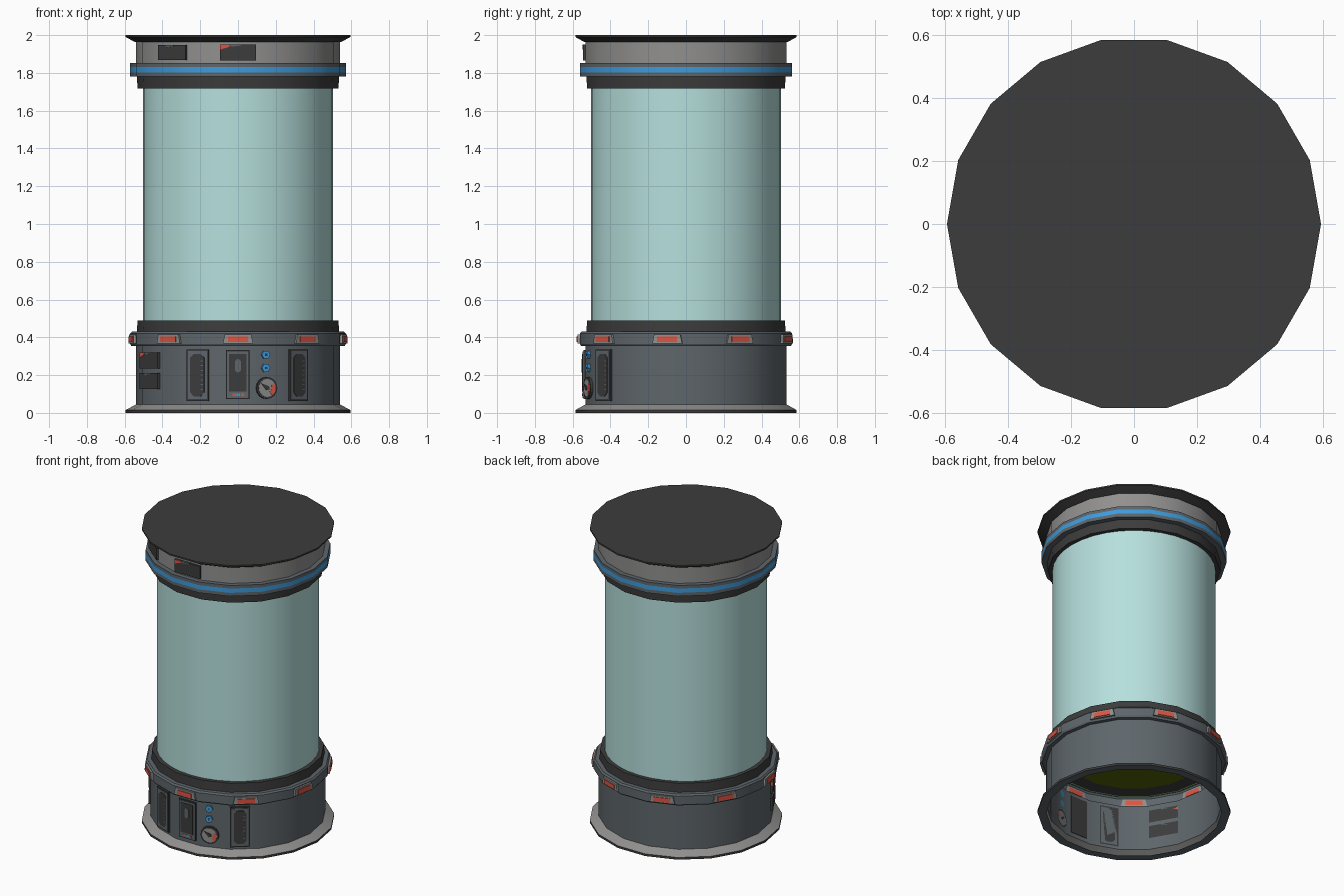
import bpy, bmesh, math
from mathutils import Vector

if "Cube" in bpy.data.objects:
    bpy.data.objects.remove(bpy.data.objects["Cube"])


def srgb(r, g, b):
    return tuple(((c / 255 + 0.055) / 1.055) ** 2.4 for c in (r, g, b)) + (1,)


COLOURS = {
    "charcoal": (60, 60, 60),
    "slate_grey": (94, 102, 107),
    "light_grey": (145, 144, 143),
    "pale_teal_glass": (182, 224, 221),
    "blue": (62, 155, 220),
    "red": (222, 84, 66),
    "olive": (84, 98, 8),
    "pale_green": (150, 222, 150),
}
MATS = {}
for key, rgb in COLOURS.items():
    MATS[key] = bpy.data.materials.new(key)
    MATS[key].diffuse_color = srgb(*rgb)
DARK, SLATE, LIGHT, GLASS, BLUE, RED, OLIVE, GREEN = COLOURS


def make_object(name, bm, mats):
    mesh = bpy.data.meshes.new(name)
    bm.to_mesh(mesh)
    bm.free()
    for m in mats:
        mesh.materials.append(MATS[m])
    obj = bpy.data.objects.new(name, mesh)
    bpy.context.collection.objects.link(obj)
    return obj


def lathe(name, profile, sides=18):
    """Spin (radius, z, colour of the band that starts here) around z."""
    bm = bmesh.new()
    mats = list(dict.fromkeys(p[2] for p in profile))
    rings = [[bm.verts.new((r * math.cos(math.tau * j / sides),
                            r * math.sin(math.tau * j / sides), z))
              for j in range(sides)] for r, z, _ in profile]
    for i in range(len(rings) - 1):
        for j in range(sides):
            k = (j + 1) % sides
            f = bm.faces.new((rings[i][j], rings[i][k], rings[i + 1][k], rings[i + 1][j]))
            f.material_index = mats.index(profile[i][2])
    bmesh.ops.remove_doubles(bm, verts=bm.verts, dist=1e-5)
    obj = make_object(name, bm, mats)
    bpy.ops.object.select_all(action='DESELECT')
    obj.select_set(True)
    bpy.context.view_layer.objects.active = obj
    bpy.ops.object.shade_smooth_by_angle(angle=math.radians(25))
    return obj


WALL = 0.54 * math.cos(math.radians(10))    # flat-to-centre distance of the body
RING = 0.57 * math.cos(math.radians(10))    # same for the wide rings


def plate(name, angle, u, z, pts, out, colour, back=0.0, base=WALL):
    """Prism with outline pts (sideways, up) standing on the facet at angle."""
    a = math.radians(angle)
    n = Vector((math.cos(a), math.sin(a), 0))
    t = Vector((-math.sin(a), math.cos(a), 0))
    bm = bmesh.new()
    loops = [[bm.verts.new(n * (base + d) + t * (u + x) + Vector((0, 0, z + y)))
              for x, y in pts] for d in (-back, out)]
    bm.faces.new(loops[0])
    bm.faces.new(loops[1])
    for i in range(len(pts)):
        k = (i + 1) % len(pts)
        bm.faces.new((loops[0][i], loops[0][k], loops[1][k], loops[1][i]))
    bmesh.ops.recalc_face_normals(bm, faces=bm.faces)
    return make_object(name, bm, [colour])


def rect(w, h, cut=0.0):
    x, y, c = w / 2, h / 2, cut
    if not c:
        return [(-x, -y), (x, -y), (x, y), (-x, y)]
    return [(-x + c, -y), (x - c, -y), (x, -y + c), (x, y - c),
            (x - c, y), (-x + c, y), (-x, y - c), (-x, -y + c)]


def arc(r, start, end, count):
    return [(r * math.cos(math.radians(start + (end - start) * i / count)),
             r * math.sin(math.radians(start + (end - start) * i / count)))
            for i in range(count + 1)]


# hollow base: foot flange, wall and wide ring
lathe("base_housing", [(0.54, 0, SLATE), (0.595, 0, DARK), (0.595, 0.015, LIGHT),
                       (0.54, 0.045, SLATE), (0.54, 0.355, SLATE), (0.565, 0.355, SLATE),
                       (0.571, 0.365, SLATE), (0.571, 0.42, SLATE), (0.562, 0.43, SLATE),
                       (0.53, 0.43, SLATE)])
lathe("tank_floor", [(0, 0.425, OLIVE), (0.445, 0.425, DARK), (0.54, 0.425, GREEN),
                     (0.552, 0.425, GREEN)])
lathe("lower_collar", [(0.535, 0.43, DARK), (0.532, 0.49, DARK), (0.49, 0.49, DARK)])

# glass cylinder
lathe("glass_tube", [(0.502, 0.47, GLASS), (0.502, 1.74, GLASS)], 36)

# head: collar, ring with blue band, neck and flared lid
lathe("upper_collar", [(0.49, 1.718, DARK), (0.532, 1.718, DARK), (0.535, 1.78, DARK)])
lathe("upper_ring", [(0.53, 1.78, SLATE), (0.571, 1.78, SLATE), (0.571, 1.803, BLUE),
                     (0.571, 1.832, SLATE), (0.571, 1.853, SLATE), (0.53, 1.853, SLATE)])
lathe("upper_neck", [(0.54, 1.85, LIGHT), (0.54, 1.965, LIGHT)])
lathe("lid", [(0.53, 1.963, DARK), (0.545, 1.963, DARK), (0.595, 1.99, DARK),
              (0.595, 2.0, DARK), (0, 2.0, DARK)])

# nine lamps around the lower ring
for i in range(9):
    ang = -90 + 40 * i
    plate(f"lamp_bracket_{i}", ang, 0, 0.392,
          [(-0.08, -0.024), (0.08, -0.024), (0.07, 0.024), (-0.07, 0.024)],
          0.013, LIGHT, 0.004, RING)
    plate(f"lamp_{i}", ang, 0, 0.39, rect(0.106, 0.03), 0.018, RED, 0.006, RING)

# two vent panels
for side, ang, u in (("left", -110, -0.03), ("right", -50, -0.035)):
    plate(f"{side}_vent_edge", ang, u, 0.2, rect(0.122, 0.272), 0.012, DARK)
    plate(f"{side}_vent_frame", ang, u, 0.2, rect(0.106, 0.254), 0.015, SLATE)
    plate(f"{side}_vent_grille", ang, u, 0.2, rect(0.078, 0.225, 0.02), 0.018, DARK)
    for k in range(7):
        plate(f"{side}_vent_slot_{k}", ang, u + 0.026, 0.125 + k * 0.025,
              rect(0.014, 0.005), 0.0195, SLATE)

# control panel on the front facet
plate("control_edge", -90, -0.002, 0.203, rect(0.124, 0.258), 0.012, DARK, 0.003)
plate("control_frame", -90, -0.002, 0.203, rect(0.112, 0.246), 0.015, SLATE)
plate("control_screen", -90, -0.002, 0.213, rect(0.092, 0.2), 0.018, DARK)
plate("control_handle", -90, 0, 0.25, rect(0.03, 0.07, 0.01), 0.022, SLATE)
for k, col in enumerate((RED, BLUE, RED)):
    plate(f"control_light_{k}", -90, -0.02 + 0.022 * k, 0.096, rect(0.018, 0.014), 0.018, col)

# pressure gauge and two blue buttons
plate("gauge_rim", -70, -0.035, 0.132, arc(0.058, 0, 337.5, 15), 0.014, DARK)
plate("gauge_dial", -70, -0.035, 0.132, arc(0.048, 0, 337.5, 15), 0.017, LIGHT)
plate("gauge_red_zone", -70, -0.035, 0.132,
      arc(0.046, -55, 30, 5) + arc(0.024, 30, -55, 5), 0.019, RED)
plate("gauge_needle", -70, -0.035, 0.132,
      [(-0.035, 0.025), (-0.005, -0.012), (0.014, -0.008), (0.008, 0.01)], 0.021, DARK)
for k, z in enumerate((0.308, 0.238)):
    plate(f"button_{k}", -70, -0.04, z, arc(0.024, 0, 300, 5), 0.014, BLUE)
    plate(f"button_{k}_mark", -70, -0.04, z, rect(0.012, 0.012), 0.016, DARK)

# dark display screens with a red corner
for name, ang, z, w, h, red in (("lower_display", -150, 0.168, 0.19, 0.085, False),
                                ("upper_display", -150, 0.278, 0.19, 0.085, True),
                                ("head_display_left", -130, 1.908, 0.19, 0.078, False),
                                ("head_display_front", -90, 1.908, 0.19, 0.085, True)):
    plate(name, ang, 0, z, rect(w, h), 0.014, DARK)
    x, y = -w / 2, h / 2
    if red:
        plate(name + "_red_corner", ang, 0, z,
              [(x, y - 0.028), (x + 0.05, y - 0.012), (x + 0.05, y), (x, y)], 0.016, RED)
    plate(name + "_light_strip", ang, 0, z,
          [(x + 0.055, y - 0.012), (x + 0.11, y - 0.006), (x + 0.11, y), (x + 0.055, y)],
          0.016, SLATE)

for m in bpy.data.materials:
    if m.users and not m.is_grease_pencil:
        m.use_nodes = True
        m.node_tree.nodes["Principled BSDF"].inputs["Base Color"].default_value = m.diffuse_color
